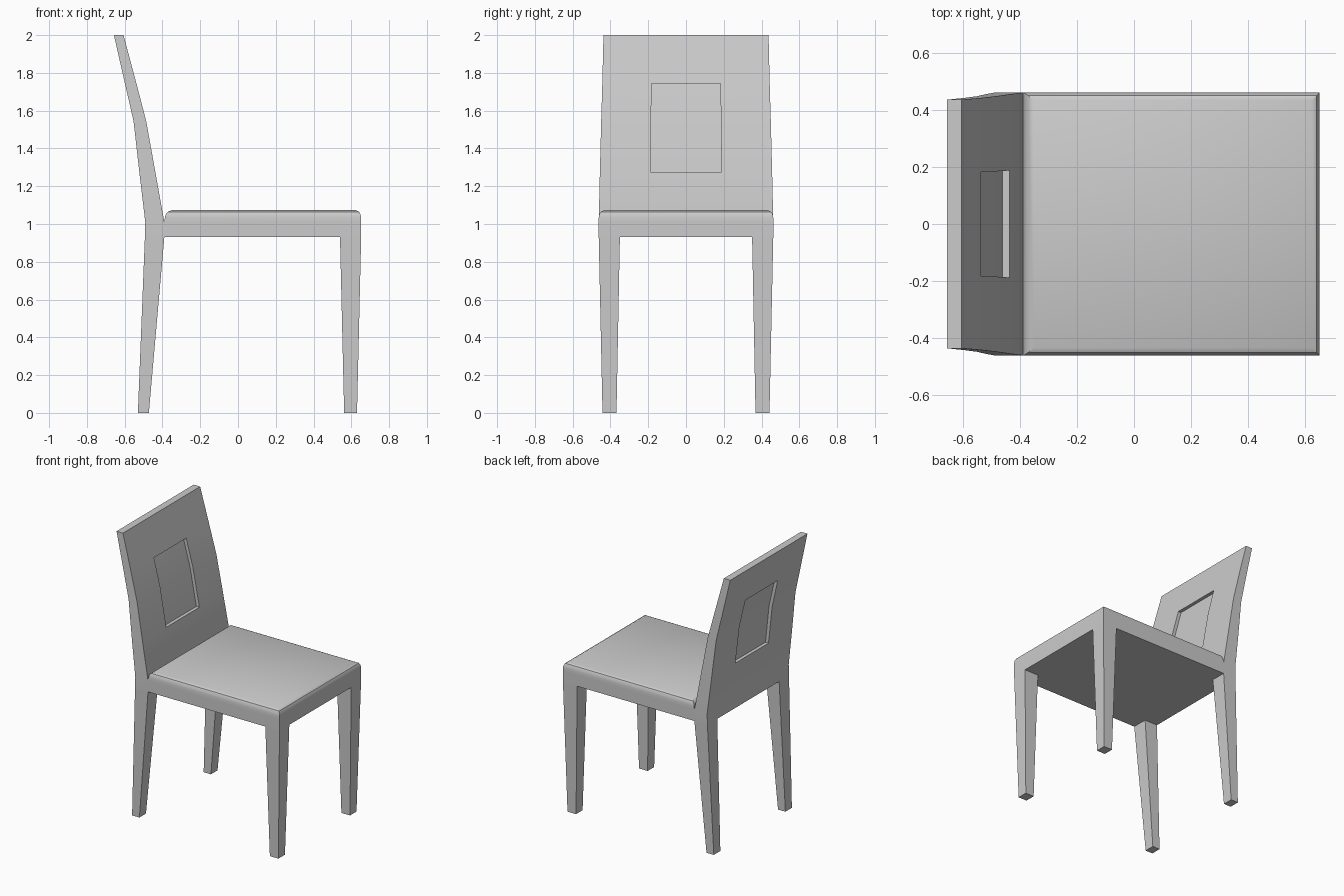
import bpy
import bmesh

if "Cube" in bpy.data.objects:
    bpy.data.objects.remove(bpy.data.objects["Cube"])


def finish(bm, name):
    bmesh.ops.recalc_face_normals(bm, faces=bm.faces)
    mesh = bpy.data.meshes.new(name)
    bm.to_mesh(mesh)
    bm.free()
    ob = bpy.data.objects.new(name, mesh)
    bpy.context.collection.objects.link(ob)
    bpy.ops.object.select_all(action='DESELECT')
    ob.select_set(True)
    bpy.context.view_layer.objects.active = ob
    bpy.ops.object.shade_smooth_by_angle(angle=0.6)
    return ob


def loft(name, sections):
    """Stack of rectangles (x0, x1, y0, y1, z), closed at both ends."""
    bm = bmesh.new()
    rings = [[bm.verts.new((x, y, z)) for x, y in
              ((x0, y0), (x1, y0), (x1, y1), (x0, y1))]
             for x0, x1, y0, y1, z in sections]
    for a, b in zip(rings, rings[1:]):
        for i in range(4):
            j = (i + 1) % 4
            bm.faces.new((a[i], a[j], b[j], b[i]))
    bm.faces.new(rings[0])
    bm.faces.new(rings[-1])
    return finish(bm, name)


# Seat with softly rounded top edges
loft("seat", [(-.39, .652, -.462, .462, .93),
              (-.39, .652, -.462, .462, 1.01),
              (-.387, .652, -.462, .462, 1.035),
              (-.383, .649, -.459, .459, 1.05),
              (-.373, .642, -.452, .452, 1.064),
              (-.352, .625, -.435, .435, 1.073)])

# Tapered legs, left and right
for side, s in (("left", 1), ("right", -1)):
    lo, hi = sorted((s * .368, s * .442)), sorted((s * .35, s * .462))
    loft("front_leg_" + side, [(.562, .63, *lo, 0), (.54, .652, *hi, .93)])
    loft("rear_leg_" + side, [(-.53, -.472, *lo, 0), (-.493, -.39, *hi, .93)])

# Backrest: rows of (z, back x, front x, half width)
rows = [(.93, -.493, -.39, .462), (1.01, -.491, -.39, .462),
        (1.275, -.5225, -.4375, .456), (1.545, -.553, -.486, .449),
        (1.745, -.599, -.538, .443), (2.0, -.657, -.606, .437)]
cols = (-1, -.412, .412, 1)
bm = bmesh.new()
back, front = ([[bm.verts.new((r[k], c * r[3], r[0])) for c in cols]
                for r in rows] for k in (1, 2))
windows = {1: [], -1: []}
for grid, d in ((back, 1), (front, -1)):
    for i in range(5):
        for j in range(3):
            f = bm.faces.new((grid[i][j], grid[i][j + 1],
                              grid[i + 1][j + 1], grid[i + 1][j]))
            if j == 1 and i in (2, 3):
                windows[d].append(f)
for i in range(5):
    for j in (0, 3):
        bm.faces.new((back[i][j], front[i][j], front[i + 1][j], back[i + 1][j]))
for j in range(3):
    for i in (0, 5):
        bm.faces.new((back[i][j], back[i][j + 1], front[i][j + 1], front[i][j]))

# Recessed panel on both sides of the backrest
for d, faces in windows.items():
    new = bmesh.ops.extrude_face_region(bm, geom=faces)["geom"]
    bmesh.ops.translate(bm, vec=(d * .024, 0, 0),
                        verts=[g for g in new if isinstance(g, bmesh.types.BMVert)])
    bmesh.ops.delete(bm, geom=[f for f in faces if f.is_valid], context='FACES')
finish(bm, "backrest")
